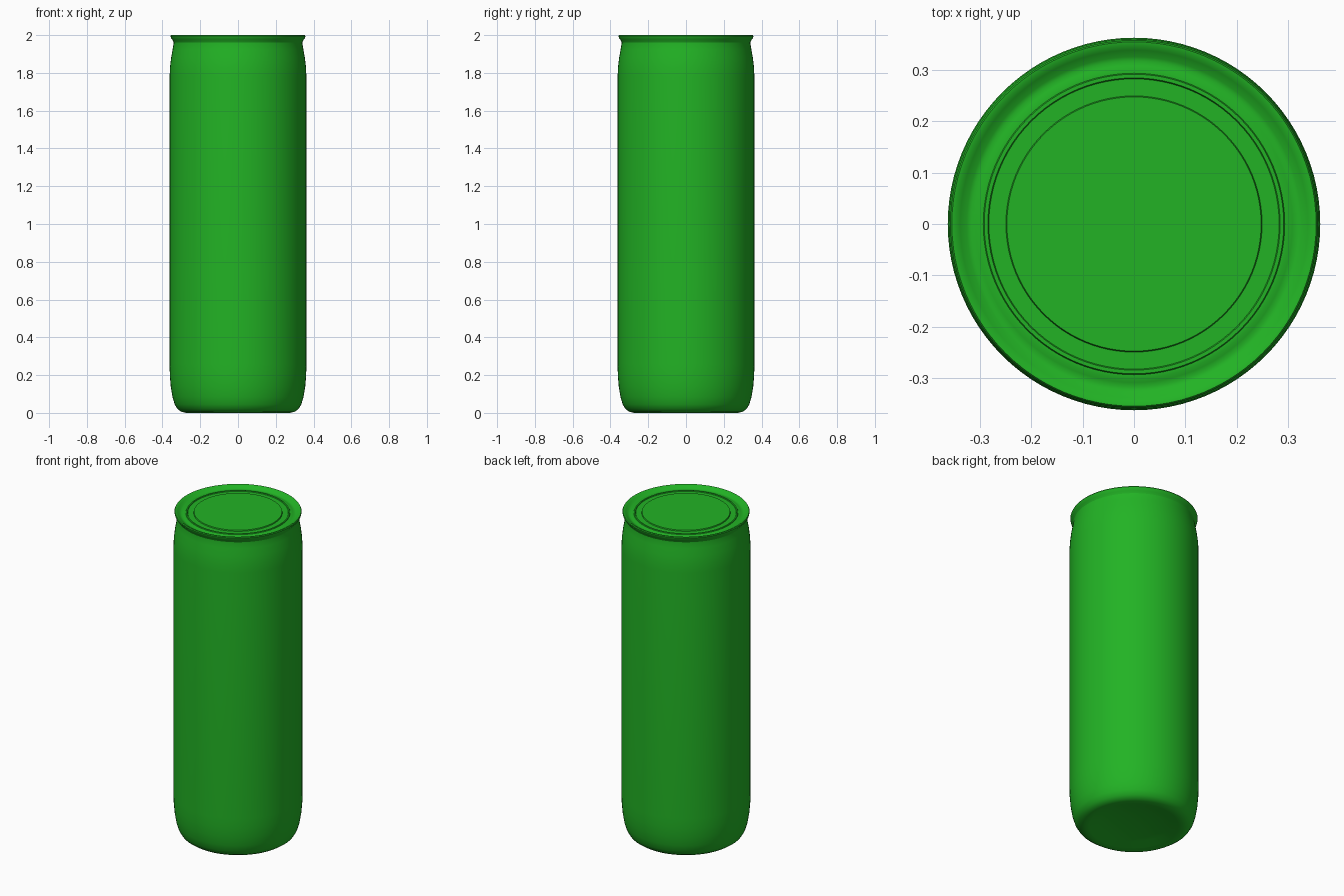
import bpy
import math

if "Cube" in bpy.data.objects:
    bpy.data.objects.remove(bpy.data.objects["Cube"], do_unlink=True)

green = bpy.data.materials.new("bright green")
green.use_nodes = True
color = (0.016, 0.45, 0.018, 1)
green.diffuse_color = color
green.node_tree.nodes["Principled BSDF"].inputs["Base Color"].default_value = color

SEGMENTS = 96


def lathe(name, profile):
    """Spin (radius, height) points around z; end points on the axis become caps."""
    verts, faces, rings = [], [], []
    for r, z in profile:
        count = 1 if r == 0 else SEGMENTS
        rings.append((len(verts), count))
        for i in range(count):
            a = math.tau * i / SEGMENTS
            verts.append((r * math.cos(a), r * math.sin(a), z))
    for (a, na), (b, nb) in zip(rings, rings[1:]):
        for i in range(SEGMENTS):
            j = (i + 1) % SEGMENTS
            quad = (a + i % na, a + j % na, b + j % nb, b + i % nb)
            faces.append(tuple(dict.fromkeys(quad)))
    mesh = bpy.data.meshes.new(name)
    mesh.from_pydata(verts, [], faces)
    mesh.materials.append(green)
    obj = bpy.data.objects.new(name, mesh)
    bpy.context.collection.objects.link(obj)
    bpy.ops.object.select_all(action="DESELECT")
    obj.select_set(True)
    bpy.context.view_layer.objects.active = obj
    bpy.ops.object.shade_smooth_by_angle(angle=math.radians(40))
    return obj


# Can wall: shallow domed base, rounded foot, straight side, necked shoulder
lathe("can_body", [
    (0, 0.03), (0.1, 0.027), (0.2, 0.015), (0.25, 0.003), (0.275, 0),
    (0.3, 0.006), (0.32, 0.02), (0.335, 0.045), (0.347, 0.085),
    (0.356, 0.14), (0.361, 0.2), (0.362, 0.26), (0.362, 1.78),
    (0.36, 1.83), (0.354, 1.88), (0.346, 1.925), (0.341, 1.955),
    (0.341, 1.965),
])

# Lid: flared rim, countersunk groove, fine bead and raised centre panel
lathe("can_lid", [
    (0.341, 1.962), (0.347, 1.975), (0.355, 1.985), (0.357, 1.995),
    (0.354, 2.0), (0.347, 1.999), (0.338, 1.993), (0.325, 1.984),
    (0.317, 1.982), (0.308, 1.984), (0.3, 1.987), (0.293, 1.987),
    (0.291, 1.991), (0.284, 1.991), (0.282, 1.987), (0.249, 1.987),
    (0.247, 1.993), (0, 1.993),
])
